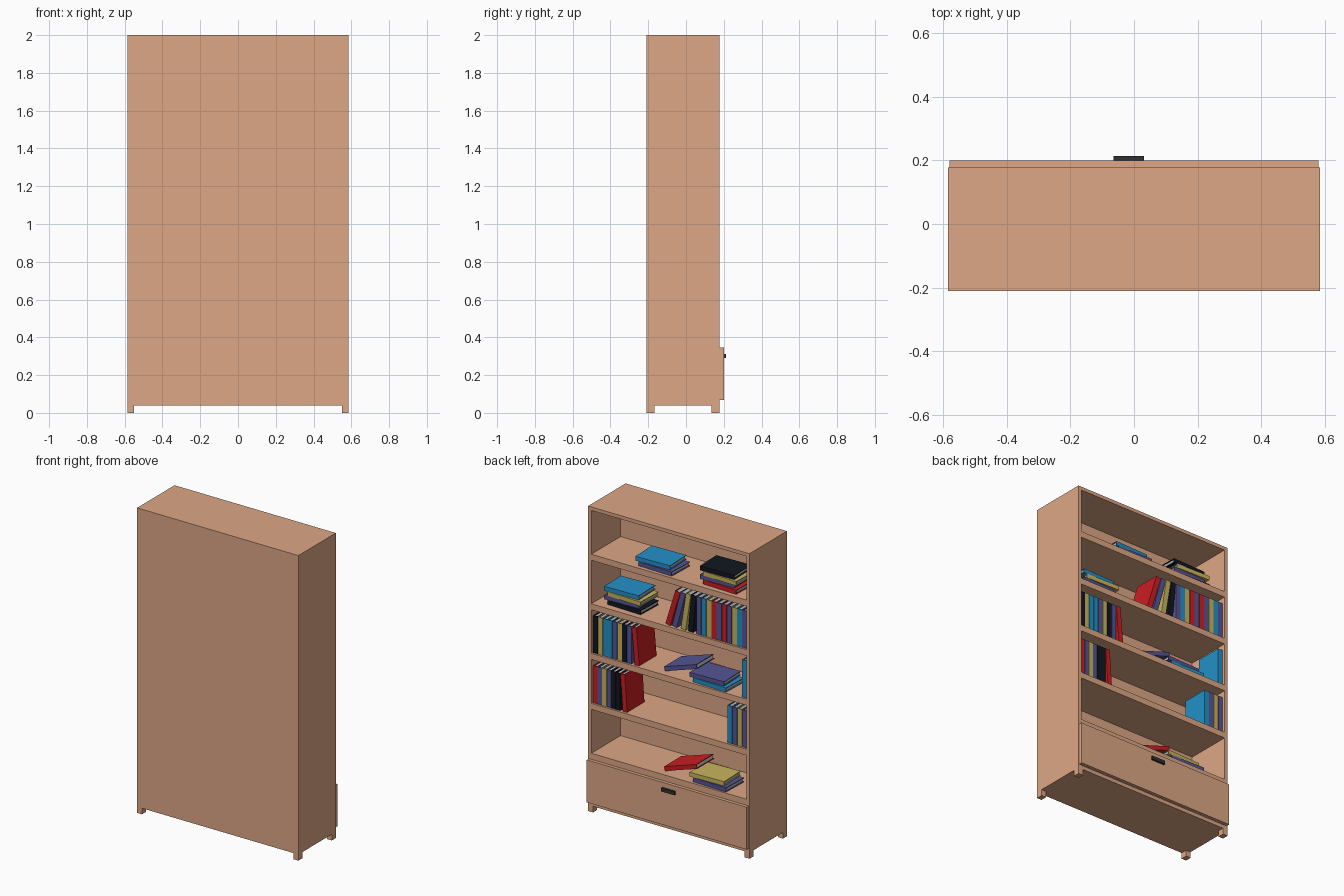
import bpy, bmesh
from math import radians, tan, cos
from mathutils import Matrix, Vector

if "Cube" in bpy.data.objects:
    bpy.data.objects.remove(bpy.data.objects["Cube"])


def material(name, rgb):
    m = bpy.data.materials.new(name)
    m.diffuse_color = (*rgb, 1)
    m.use_nodes = True
    m.node_tree.nodes["Principled BSDF"].inputs["Base Color"].default_value = m.diffuse_color
    return m


WOOD = material("wood", (0.72, 0.39, 0.24))
DARK = material("handle_dark", (0.03, 0.03, 0.03))
PAPER = material("paper", (0.45, 0.45, 0.45))
COVERS = {
    "R": material("red_cover", (0.6, 0.013, 0.017)),
    "B": material("blue_cover", (0.017, 0.28, 0.58)),
    "P": material("purple_cover", (0.09, 0.09, 0.3)),
    "Y": material("yellow_cover", (0.58, 0.46, 0.11)),
    "K": material("black_cover", (0.006, 0.008, 0.014)),
}


def add_box(bm, lo, hi, slot=0):
    lo, hi = Vector(lo), Vector(hi)
    mat = Matrix.Translation((lo + hi) / 2) @ Matrix.Diagonal((*(hi - lo), 1))
    verts = bmesh.ops.create_cube(bm, size=1, matrix=mat)["verts"]
    for f in {f for v in verts for f in v.link_faces}:
        f.material_index = slot


def finish(bm, name, mats, matrix=Matrix()):
    me = bpy.data.meshes.new(name)
    bmesh.ops.recalc_face_normals(bm, faces=bm.faces)
    bm.to_mesh(me)
    bm.free()
    for m in mats:
        me.materials.append(m)
    ob = bpy.data.objects.new(name, me)
    ob.matrix_world = matrix
    bpy.context.collection.objects.link(ob)


def box(name, lo, hi, mat=WOOD):
    bm = bmesh.new()
    add_box(bm, lo, hi)
    finish(bm, name, [mat])


# Carcass
W, SIDE, FRONT, BACK, INNER = 0.585, 0.023, 0.178, -0.21, -0.125
for s, n in ((-1, "left"), (1, "right")):
    xs = sorted((s * W, s * (W - SIDE)))
    box(n + "_side", (xs[0], BACK, 0.04), (xs[1], FRONT, 2))
    fx = sorted((s * W, s * (W - 0.035)))
    box(n + "_front_foot", (fx[0], BACK, 0), (fx[1], BACK + 0.042, 0.04))
    box(n + "_rear_foot", (fx[0], FRONT - 0.042, 0), (fx[1], FRONT, 0.04))
IN = W - SIDE
box("top_board", (-IN, BACK, 1.977), (IN, FRONT, 2))
box("base_board", (-IN, BACK, 0.04), (IN, FRONT, 0.065))
box("back_panel", (-IN, BACK, 0.065), (IN, INNER, 1.977))

# Shelves
SHELVES = [1.69, 1.365, 1.04, 0.712, 0.385]
for i, z in enumerate(SHELVES):
    box(f"shelf_{i + 1}", (-IN, INNER, z - 0.04), (IN, FRONT, z))

# Drawer
box("drawer_front", (-0.58, FRONT, 0.067), (0.58, 0.2, 0.345))
box("drawer_handle", (-0.065, 0.2, 0.29), (0.032, 0.213, 0.313), DARK)

H, D, C = 0.245, 0.18, 0.004


def book(colour, matrix, t, d=1):
    """Covers, spine on +y and a recessed page block; thickness runs along d * x."""
    bm = bmesh.new()

    def part(x0, x1, y0, y1, z0, z1, slot=0):
        a, b = sorted((d * x0, d * x1))
        add_box(bm, (a, y0, z0), (b, y1, z1), slot)

    part(0, C, -D, 0, 0, H)
    part(t - C, t, -D, 0, 0, H)
    part(C, t - C, -C, 0, 0, H)
    part(C, t - C, -D + 0.006, -C, 0.006, H - 0.006, 1)
    finish(bm, "book", [COVERS[colour], PAPER], matrix)


def rot_y(deg):
    return Matrix.Rotation(radians(deg), 4, "Y")


def upright(z, d, colours, t, angles=()):
    """Row of books starting at a side wall; d is the direction away from it."""
    x, prev = -d * (IN - 0.004), 0
    angles = [0] * (len(colours) - len(angles)) + list(angles)
    for c, a in zip(colours, angles):
        x += d * H * max(0, tan(radians(a)) - tan(radians(prev)))
        book(c, Matrix.Translation((x, 0.165, z)) @ rot_y(-d * a), t, d)
        x += d * (t / cos(radians(a)) + 0.002)
        prev = a


def stack(z, x, y, colours, t=0.028):
    """Books lying flat, listed bottom to top; x is their +x edge."""
    for i, c in enumerate(colours):
        shift = 0.012 * (1 if i % 2 else -1)
        yaw = Matrix.Rotation(radians(2 if i % 2 else -2), 4, "Z")
        book(c, Matrix.Translation((x + shift, y, z)) @ yaw @ rot_y(-90), t)
        z += t


def propped(z, x, y, colour):
    book(colour, Matrix.Translation((x, y, z)) @ rot_y(-72), 0.028)


# Books, shelf by shelf from the top
z1, z2, z3, z4, z5 = SHELVES
stack(z1, 0.25, 0.15, "PB")
stack(z1, -0.21, 0.14, "RPYK")
stack(z2, 0.49, 0.13, "KPYB")
upright(z2, 1, "PBYPRPRYBPKYPR", 0.035, (5, 9, 15, 17))
upright(z3, -1, "KYBBPYKPR", 0.033, (0, 5))
upright(z3, 1, "B", 0.035)
upright(z4, -1, "RPYPKKR", 0.031, (0, 4))
upright(z4, 1, "PYPB", 0.034)
for z, low, prop in ((z3, "BP", "P"), (z5, "PY", "R")):
    stack(z, -0.15, 0.16, low)
    propped(z, 0.06, 0.13, prop)
